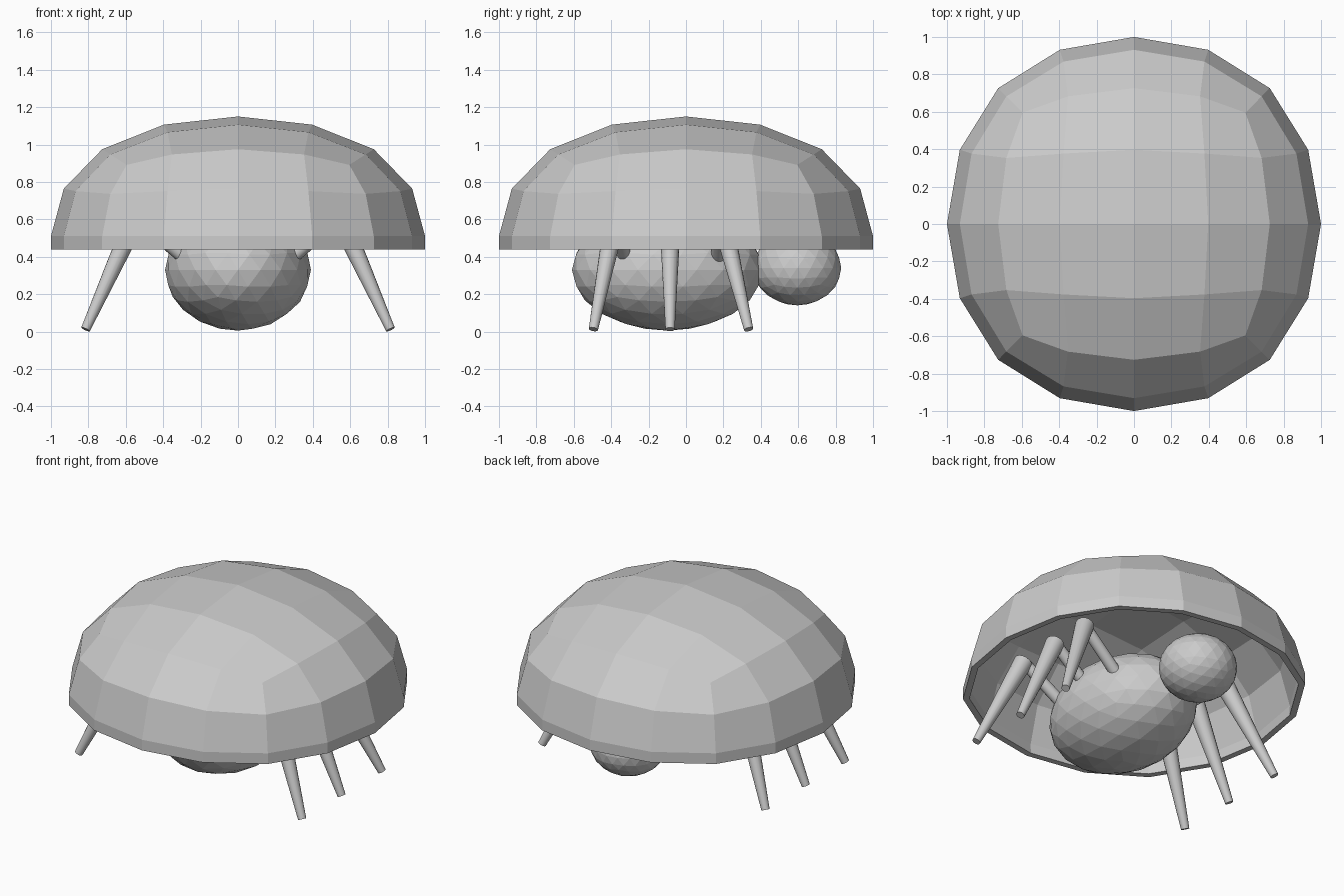
import bpy, bmesh, math
from mathutils import Vector

if "Cube" in bpy.data.objects:
    bpy.data.objects.remove(bpy.data.objects["Cube"])

grey = bpy.data.materials.new("plain grey")
grey.diffuse_color = (0.6, 0.6, 0.6, 1)
grey.use_nodes = True
grey.node_tree.nodes["Principled BSDF"].inputs["Base Color"].default_value = grey.diffuse_color


def finish(ob, name):
    ob.name = name
    ob.data.name = name
    ob.data.materials.clear()
    ob.data.materials.append(grey)
    return ob


# Domed shell: subdivided cube, upper half, short straight rim, hollow inside
bpy.ops.mesh.primitive_cube_add(size=2)
shell = finish(bpy.context.object, "shell")
sub = shell.modifiers.new("round", 'SUBSURF')
sub.levels = 2
bpy.ops.object.modifier_apply(modifier=sub.name)

bm = bmesh.new()
bm.from_mesh(shell.data)
r = max(v.co.z for v in bm.verts)
bmesh.ops.delete(bm, geom=[v for v in bm.verts if v.co.z < -0.01], context='VERTS')
for v in bm.verts:
    v.co = Vector((v.co.x / r, v.co.y / r, 0.51 + v.co.z / r * 0.64))
rim = [e for e in bm.edges if e.is_boundary]
new = bmesh.ops.extrude_edge_only(bm, edges=rim)["geom"]
for v in new:
    if isinstance(v, bmesh.types.BMVert):
        v.co.z = 0.44
bmesh.ops.recalc_face_normals(bm, faces=bm.faces[:])
if max(bm.faces, key=lambda f: f.calc_center_median().z).normal.z < 0:
    bmesh.ops.reverse_faces(bm, faces=bm.faces[:])
bm.to_mesh(shell.data)
bm.free()
solid = shell.modifiers.new("thickness", 'SOLIDIFY')
solid.thickness = 0.04
solid.offset = -1


# Faceted body and head
def ball(name, loc, scale):
    bpy.ops.mesh.primitive_ico_sphere_add(subdivisions=3, radius=1, location=loc)
    ob = finish(bpy.context.object, name)
    ob.scale = scale


ball("body", (0, -0.1, 0.33), (0.39, 0.51, 0.325))
ball("head", (0, 0.595, 0.34), (0.235, 0.235, 0.2))


# Tapered leg segments between two points
def segment(name, a, b, ra, rb):
    a, b = Vector(a), Vector(b)
    d = b - a
    bpy.ops.mesh.primitive_cone_add(vertices=16, radius1=ra, radius2=rb,
                                    depth=d.length, location=(a + b) / 2)
    ob = finish(bpy.context.object, name)
    ob.rotation_euler = d.to_track_quat('Z', 'Y').to_euler()
    bpy.ops.object.shade_smooth_by_angle(angle=math.radians(35))


# Three pairs of legs: hip, knee and foot positions along y
for pair, hip, knee, foot in (("front", -0.32, -0.378, -0.495),
                              ("middle", -0.085, -0.085, -0.085),
                              ("rear", 0.165, 0.19, 0.335)):
    for side, s in (("right", 1), ("left", -1)):
        k = (s * 0.545, knee, 0.61)
        segment(f"{pair}_{side}_upper_leg", (s * 0.25, hip, 0.365), k, 0.037, 0.035)
        segment(f"{pair}_{side}_lower_leg", k, (s * 0.815, foot, 0.012), 0.058, 0.025)
